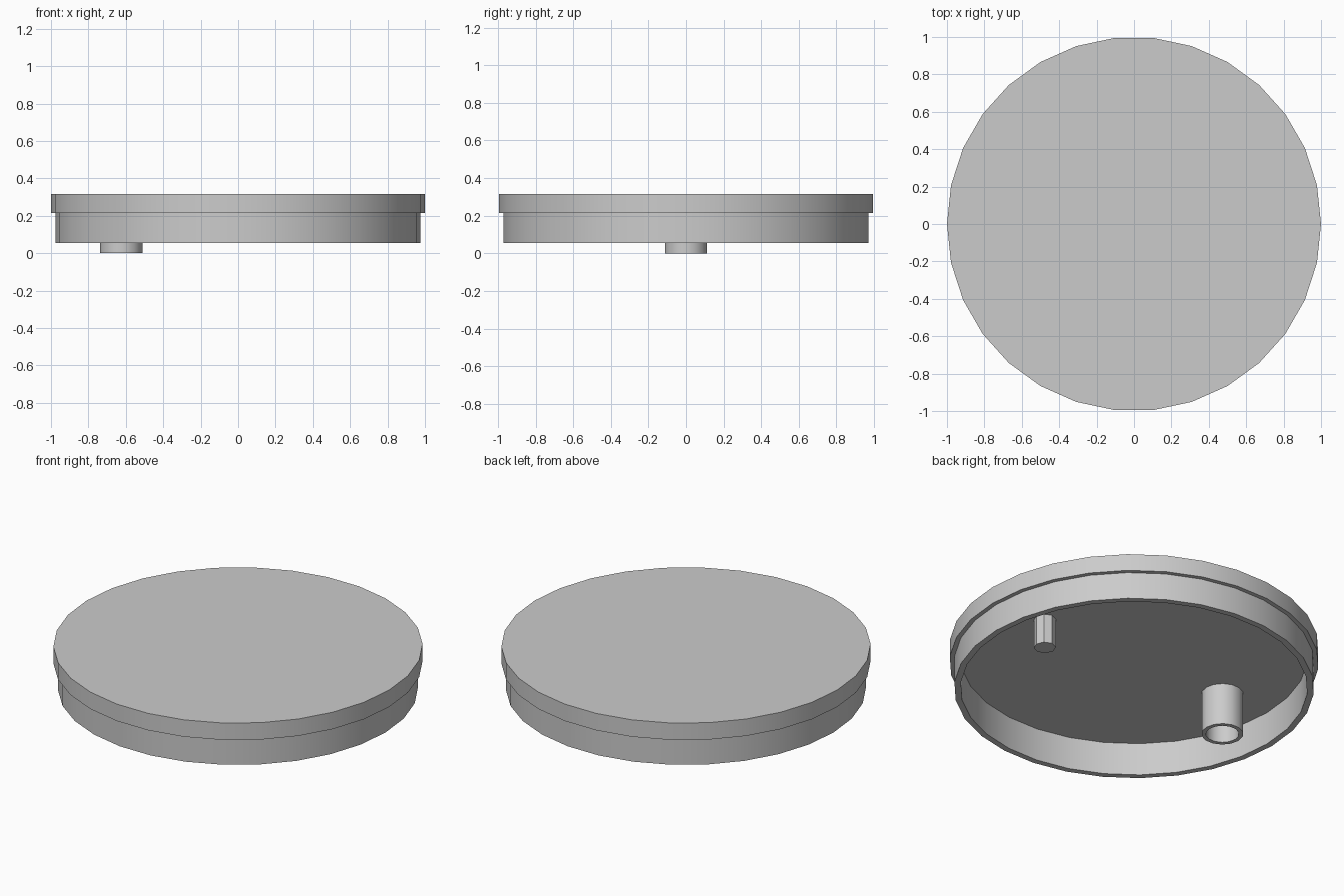
import bpy
import math

cube = bpy.data.objects.get("Cube")
if cube:
    bpy.data.objects.remove(cube)

grey = bpy.data.materials.new("plain_grey")
grey.use_nodes = True
colour = (0.6, 0.6, 0.6, 1)
grey.diffuse_color = colour
grey.node_tree.nodes["Principled BSDF"].inputs["Base Color"].default_value = colour


def lathe(name, profile, sides, x=0.0):
    """Turn a (radius, z) profile round a vertical axis; radius 0 closes with a flat cap."""
    verts, faces, rings = [], [], []
    for r, z in profile:
        if r == 0:
            continue
        rings.append(range(len(verts), len(verts) + sides))
        for i in range(sides):
            a = math.tau * i / sides
            verts.append((x + r * math.cos(a), r * math.sin(a), z))
    for low, high in zip(rings, rings[1:]):
        for i in range(sides):
            j = (i + 1) % sides
            faces.append((low[i], low[j], high[j], high[i]))
    if profile[0][0] == 0:
        faces.append(tuple(reversed(rings[0])))
    if profile[-1][0] == 0:
        faces.append(tuple(rings[-1]))
    mesh = bpy.data.meshes.new(name)
    mesh.from_pydata(verts, [], faces)
    mesh.materials.append(grey)
    obj = bpy.data.objects.new(name, mesh)
    bpy.context.collection.objects.link(obj)
    bpy.ops.object.select_all(action="DESELECT")
    obj.select_set(True)
    bpy.context.view_layer.objects.active = obj
    bpy.ops.object.shade_smooth_by_angle(angle=math.radians(30))
    return obj


TOP, LIP, RIM, CEILING = 0.316, 0.215, 0.055, 0.25

# Cap: flat top, overhanging lip, thin skirt and hollow underside
lathe("lid_shell", [(0, CEILING), (0.94, CEILING), (0.94, RIM), (0.975, RIM),
                    (0.975, LIP), (1.0, LIP), (1.0, TOP), (0, TOP)], 30)

# Hollow socket reaching below the skirt
lathe("socket_tube", [(0.09, CEILING), (0.09, 0), (0.114, 0), (0.114, CEILING)], 14, -0.625)

# Solid locating pin opposite the socket
lathe("locating_pin", [(0, 0.075), (0.06, 0.075), (0.06, CEILING), (0, CEILING)], 8, 0.63)
